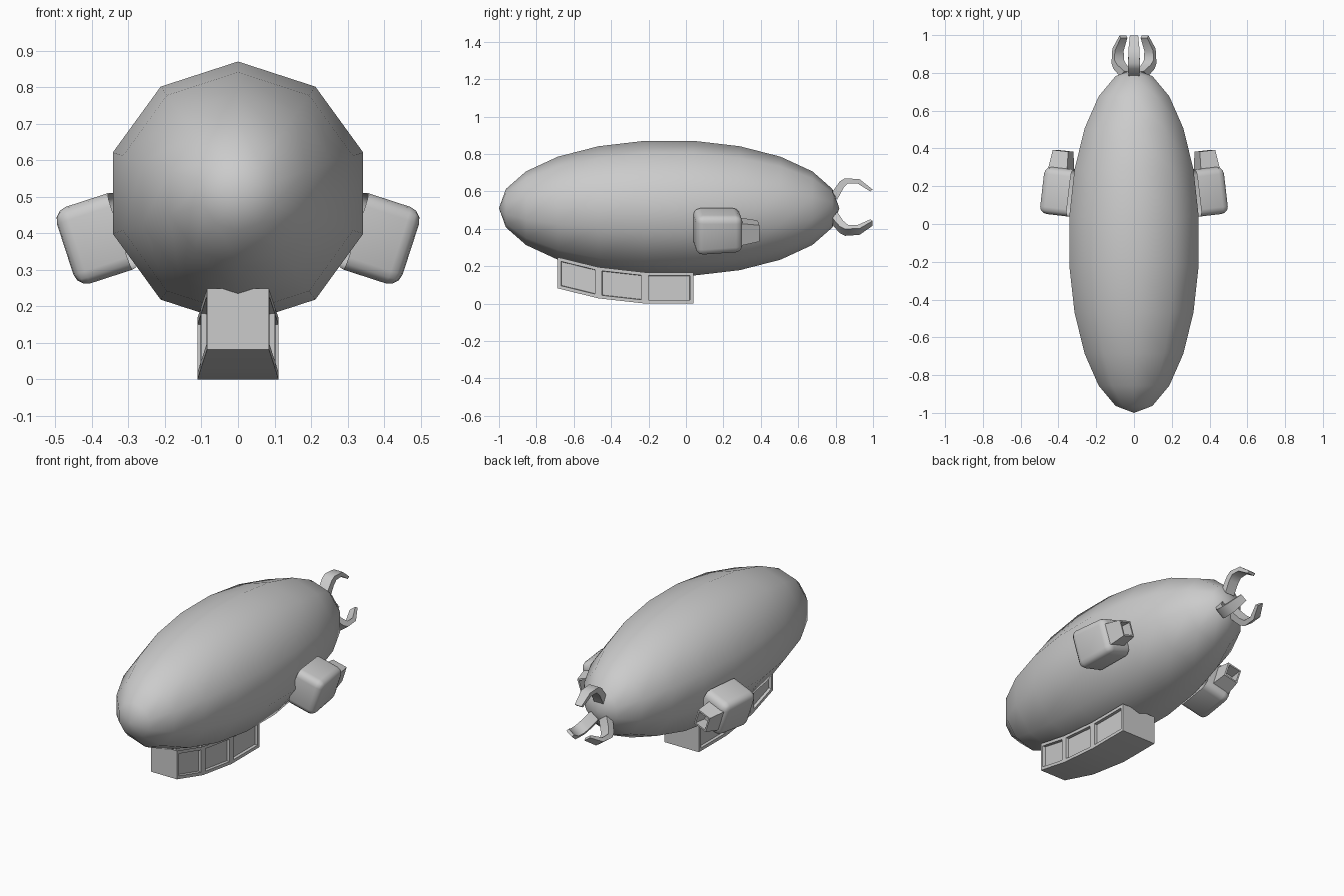
import bpy, bmesh, math
from mathutils import Vector, Matrix

if "Cube" in bpy.data.objects:
    bpy.data.objects.remove(bpy.data.objects["Cube"])

CY, CZ, LEN, RAD = -0.09, 0.51, 0.91, 0.364
SIDES, RINGS = 10, 11


def hull_point(ring, k):
    """Point of the hull cage: ring counted from the nose, k-th of ten sides."""
    t, a = math.pi * ring / RINGS, 2 * math.pi * k / SIDES
    r = RAD * math.sin(t)
    return Vector((r * math.cos(a), CY - LEN * math.cos(t), CZ + r * math.sin(a)))


def finish(bm, name, angle=35, mirror=False):
    bmesh.ops.recalc_face_normals(bm, faces=bm.faces)
    me = bpy.data.meshes.new(name)
    bm.to_mesh(me)
    bm.free()
    ob = bpy.data.objects.new(name, me)
    bpy.context.collection.objects.link(ob)
    if mirror:
        ob.modifiers.new("Mirror", 'MIRROR')
    bpy.ops.object.select_all(action='DESELECT')
    ob.select_set(True)
    bpy.context.view_layer.objects.active = ob
    bpy.ops.object.shade_smooth_by_angle(angle=math.radians(angle))
    return ob


def loft(bm, sections, closed=True, cap_start=True, cap_end=True):
    """Skin a list of sections; closed=False leaves the section's last side open."""
    rows = [[bm.verts.new(p) for p in s] for s in sections]
    n = len(rows[0])
    for a, b in zip(rows, rows[1:]):
        for i in range(n if closed else n - 1):
            j = (i + 1) % n
            bm.faces.new((a[i], a[j], b[j], b[i]))
    if cap_start:
        bm.faces.new(rows[0])
    if cap_end:
        bm.faces.new(rows[-1])


def round_edges(bm, edges, width):
    bmesh.ops.recalc_face_normals(bm, faces=bm.faces)
    bmesh.ops.bevel(bm, geom=edges, offset=width, segments=3, profile=0.5,
                    affect='EDGES', clamp_overlap=True)
    bmesh.ops.recalc_face_normals(bm, faces=bm.faces)


# Hull: ten-sided ellipsoid lying along y
bm = bmesh.new()
bmesh.ops.create_uvsphere(bm, u_segments=SIDES, v_segments=RINGS, radius=1)
bmesh.ops.transform(bm, verts=bm.verts, matrix=Matrix.Translation((0, CY, CZ))
                    @ Matrix.Diagonal((RAD, LEN, RAD, 1))
                    @ Matrix.Rotation(math.pi / 2, 4, 'X'))
finish(bm, "hull", 60)

# Gondola: the hull's underside pulled straight down, with rounded edges
bm = bmesh.new()
drop = Vector((0, 0, -0.167))
sections = []
for ring in (3, 4, 5, 6):
    l, r = hull_point(ring, -3), hull_point(ring, -2)
    sections.append([l, l + drop, r + drop, r])
loft(bm, sections, closed=False)
edges = [e for e in bm.edges if len(e.link_faces) == 2 and e.calc_face_angle() > 0.8]
round_edges(bm, edges, 0.03)
# Recessed side windows
panes = [f for f in bm.faces if abs(f.normal.x) > 0.9 and f.calc_area() > 0.01]
bmesh.ops.inset_individual(bm, faces=panes, thickness=0.018, use_even_offset=True)
bmesh.ops.inset_individual(bm, faces=panes, thickness=0.002, depth=-0.016,
                           use_even_offset=True)
finish(bm, "gondola")

# Engine pods: a hull side panel pulled outwards
base = [hull_point(6, 0), hull_point(7, 0), hull_point(7, -1), hull_point(6, -1)]
normal = (base[1] - base[3]).cross(base[2] - base[0]).normalized()
if normal.x < 0:
    normal = -normal
outer = [p + normal * 0.16 for p in base]
bm = bmesh.new()
loft(bm, [base, outer], cap_start=False)
round_edges(bm, [e for e in bm.edges if len(e.link_faces) == 2], 0.038)
finish(bm, "engine_pod", mirror=True)

# Exhausts: hollow tapered square ducts behind the pods
back = (base[1] + base[2] + outer[1] + outer[2]) / 4 + normal * 0.01
axis = ((base[1] + base[2]) - (base[0] + base[3])).normalized()
up = normal.cross(axis).normalized()


def duct(along, a, b):
    return [back + axis * along + normal * a * i + up * b * j
            for i, j in ((1, 1), (-1, 1), (-1, -1), (1, -1))]


bm = bmesh.new()
loft(bm, [duct(-0.01, 0.053, 0.062), duct(0.09, 0.043, 0.046),
          duct(0.09, 0.034, 0.037), duct(0.015, 0.036, 0.040)])
finish(bm, "exhaust", mirror=True)

# Tail prongs: curled blades; (outer y, outer r, inner y, inner r, half width)
blade = [(0.783, 0.088, 0.808, 0.045, 0.030), (0.822, 0.143, 0.842, 0.108, 0.031),
         (0.850, 0.160, 0.866, 0.132, 0.031), (0.928, 0.155, 0.916, 0.133, 0.029),
         (0.998, 0.100, 0.985, 0.090, 0.022)]
for name, deg in (("top", 0), ("lower_left", 144), ("lower_right", -144)):
    bm = bmesh.new()
    rot = Matrix.Rotation(math.radians(deg), 4, 'Y')
    sections = [[Vector((0, 0, CZ)) + rot @ Vector(p) for p in
                 ((-w, oy, o), (w, oy, o), (w, iy, i), (-w, iy, i))]
                for oy, o, iy, i, w in blade]
    loft(bm, sections)
    finish(bm, "tail_prong_" + name, 45)
